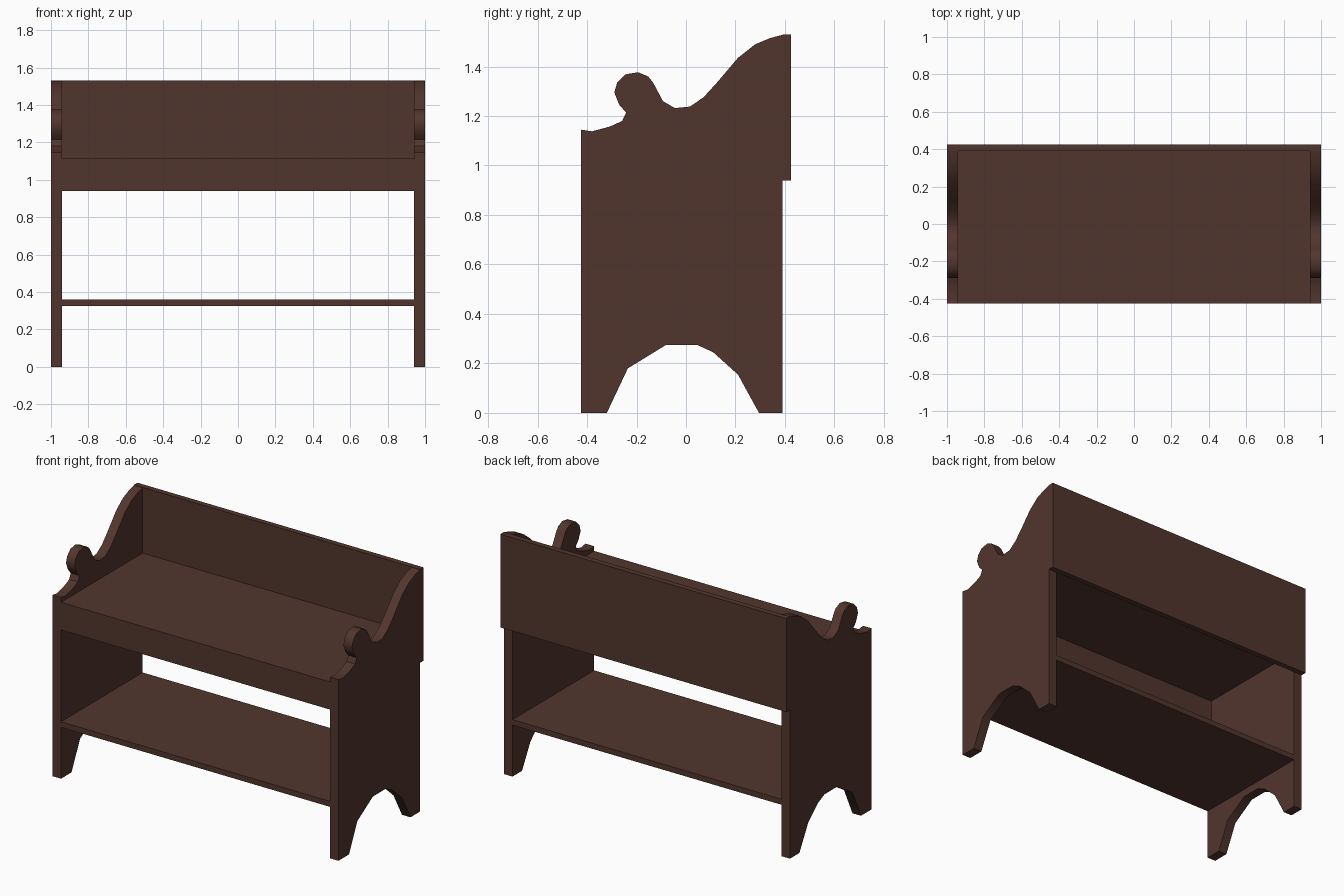
import bpy
import bmesh
import math

cube = bpy.data.objects.get("Cube")
if cube:
    bpy.data.objects.remove(cube, do_unlink=True)

# Dark stained wood
wood = bpy.data.materials.new("dark_brown_wood")
wood.use_nodes = True
colour = (0.085, 0.036, 0.027, 1)
wood.diffuse_color = colour
wood.node_tree.nodes["Principled BSDF"].inputs["Base Color"].default_value = colour

HALF, INNER = 1.0, 0.94
FRONT, REAR, BACK = -0.425, 0.39, 0.425


def finish(bm, name):
    bmesh.ops.recalc_face_normals(bm, faces=bm.faces)
    mesh = bpy.data.meshes.new(name)
    bm.to_mesh(mesh)
    bm.free()
    mesh.materials.append(wood)
    obj = bpy.data.objects.new(name, mesh)
    bpy.context.collection.objects.link(obj)
    return obj


def board(name, x, y0, y1, z0, z1):
    bm = bmesh.new()
    bmesh.ops.create_cube(bm, size=1)
    for v in bm.verts:
        v.co.x *= 2 * x
        v.co.y = y0 if v.co.y < 0 else y1
        v.co.z = z0 if v.co.z < 0 else z1
    return finish(bm, name)


# Side outline (y, z): arched foot cut-out, straight rear, scrolled top
arch = [(FRONT, 0), (-0.32, 0), (-0.235, 0.18), (-0.08, 0.275), (0.045, 0.275),
        (0.11, 0.245), (0.21, 0.155), (0.295, 0), (REAR, 0)]
scroll = [(REAR, 1.528), (0.34, 1.515), (0.28, 1.49), (0.21, 1.435), (0.125, 1.335),
          (0.07, 1.275), (0.016, 1.238), (-0.045, 1.232), (-0.093, 1.26),
          (-0.133, 1.335), (-0.153, 1.36), (-0.194, 1.377), (-0.246, 1.368),
          (-0.278, 1.335), (-0.29, 1.295), (-0.27, 1.246), (-0.242, 1.214),
          (-0.258, 1.18), (-0.306, 1.158), (-0.38, 1.138), (FRONT, 1.145)]


def side_panel(name, x0, x1):
    bm = bmesh.new()
    face = bm.faces.new([bm.verts.new((x0, y, z)) for y, z in arch + scroll])
    result = bmesh.ops.extrude_face_region(bm, geom=[face])
    verts = [g for g in result["geom"] if isinstance(g, bmesh.types.BMVert)]
    bmesh.ops.translate(bm, verts=verts, vec=(x1 - x0, 0, 0))
    obj = finish(bm, name)
    bpy.ops.object.select_all(action="DESELECT")
    obj.select_set(True)
    bpy.context.view_layer.objects.active = obj
    bpy.ops.object.shade_smooth_by_angle(angle=math.radians(40))


side_panel("left_side", INNER, HALF)
side_panel("right_side", -HALF, -INNER)

# Boards joining the sides
board("back_board", HALF, REAR, BACK, 0.94, 1.53)
board("top_shelf", INNER, FRONT, REAR, 1.08, 1.115)
board("front_apron", INNER, FRONT, FRONT + 0.035, 0.94, 1.08)
board("lower_shelf", INNER, FRONT, REAR, 0.325, 0.36)
